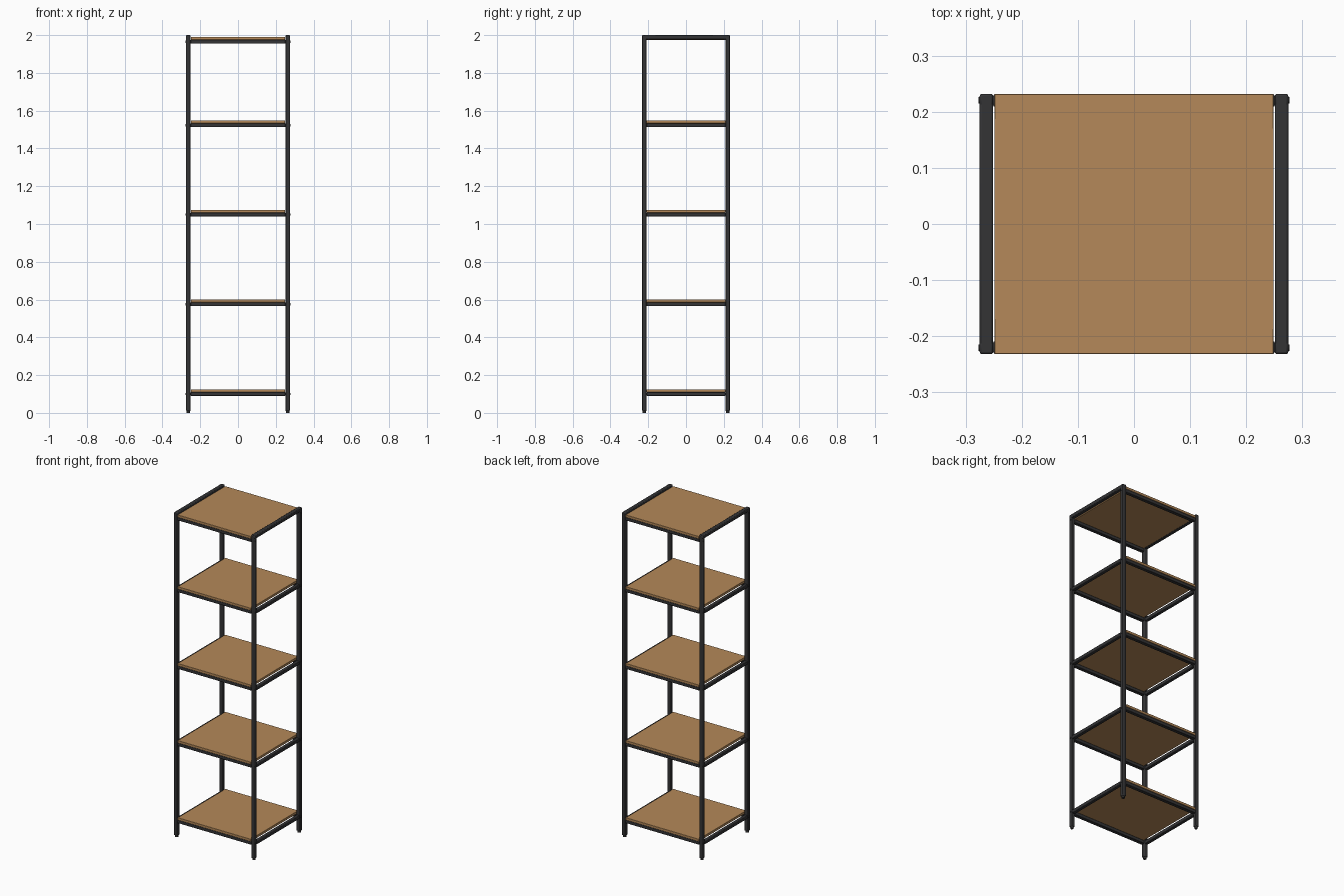
import bpy
import math

cube = bpy.data.objects.get("Cube")
if cube:
    bpy.data.objects.remove(cube, do_unlink=True)


def material(name, colour):
    m = bpy.data.materials.new(name)
    m.use_nodes = True
    m.diffuse_color = colour
    m.node_tree.nodes["Principled BSDF"].inputs["Base Color"].default_value = colour
    return m


WOOD = material("tan wood", (0.46, 0.25, 0.10, 1))
METAL = material("dark metal", (0.033, 0.033, 0.035, 1))


def finish(ob, name, mat):
    ob.name = name
    ob.data.materials.append(mat)
    return ob


def bar(name, x, y, z, mat, bevel):
    """Box spanning the three (low, high) ranges, with softened edges."""
    spans = (x, y, z)
    bpy.ops.mesh.primitive_cube_add(size=1, location=[sum(s) / 2 for s in spans])
    ob = bpy.context.object
    ob.scale = [s[1] - s[0] for s in spans]
    bpy.ops.object.transform_apply(location=False, rotation=False, scale=True)
    mod = ob.modifiers.new("soft_edges", "BEVEL")
    mod.width = bevel
    mod.segments = 2
    bpy.ops.object.shade_smooth_by_angle(angle=math.radians(40))
    return finish(ob, name, mat)


def cylinder(name, radius, depth, location, rotation=(0, 0, 0)):
    bpy.ops.mesh.primitive_cylinder_add(vertices=16, radius=radius, depth=depth,
                                        location=location, rotation=rotation)
    bpy.ops.object.shade_smooth_by_angle(angle=math.radians(40))
    return finish(bpy.context.object, name, METAL)


def span(a, b, side):
    return (a, b) if side > 0 else (-b, -a)


X_IN, X_OUT = 0.251, 0.275
Y_IN, Y_OUT = 0.209, 0.232
TOPS = (0.125, 0.60, 1.075, 1.548, 1.99)
BOARD, RAIL = 0.015, 0.02

# Uprights with round feet, and the rails closing the side frames at the top
for sx, xn in ((1, "left"), (-1, "right")):
    xs = span(X_IN, X_OUT, sx)
    for sy, yn in ((-1, "front"), (1, "back")):
        bar(f"{yn}_{xn}_post", xs, span(Y_IN, Y_OUT, sy), (0.01, 2.0), METAL, 0.004)
        cylinder(f"{yn}_{xn}_foot", 0.009, 0.014,
                 (sx * (X_IN + X_OUT) / 2, sy * (Y_IN + Y_OUT) / 2, 0.007))
    bar(f"top_{xn}_rail", xs, (-Y_OUT, Y_OUT), (1.978, 2.0), METAL, 0.004)

# Shelves: board on front and back rails, side rails between the posts, bolts
for i, top in enumerate(TOPS, 1):
    under = top - BOARD
    rail_z = (under - RAIL, under)
    bar(f"shelf_board_{i}", (-0.249, 0.249), (-Y_OUT, Y_OUT), (under, top), WOOD, 0.0015)
    for sy, yn in ((-1, "front"), (1, "back")):
        bar(f"shelf_{i}_{yn}_rail", (-X_IN, X_IN), span(Y_IN, Y_OUT - 0.001, sy),
            rail_z, METAL, 0.003)
    for sx, xn in ((1, "left"), (-1, "right")):
        if top < TOPS[-1]:
            bar(f"shelf_{i}_{xn}_rail", span(X_IN + 0.002, X_OUT - 0.001, sx),
                (-Y_IN, Y_IN), rail_z, METAL, 0.003)
        for sy, yn in ((-1, "front"), (1, "back")):
            cylinder(f"shelf_{i}_{yn}_{xn}_bolt", 0.006, 0.004,
                     (sx * X_OUT, sy * (Y_IN + Y_OUT) / 2, under - RAIL / 2),
                     (0, math.pi / 2, 0))
